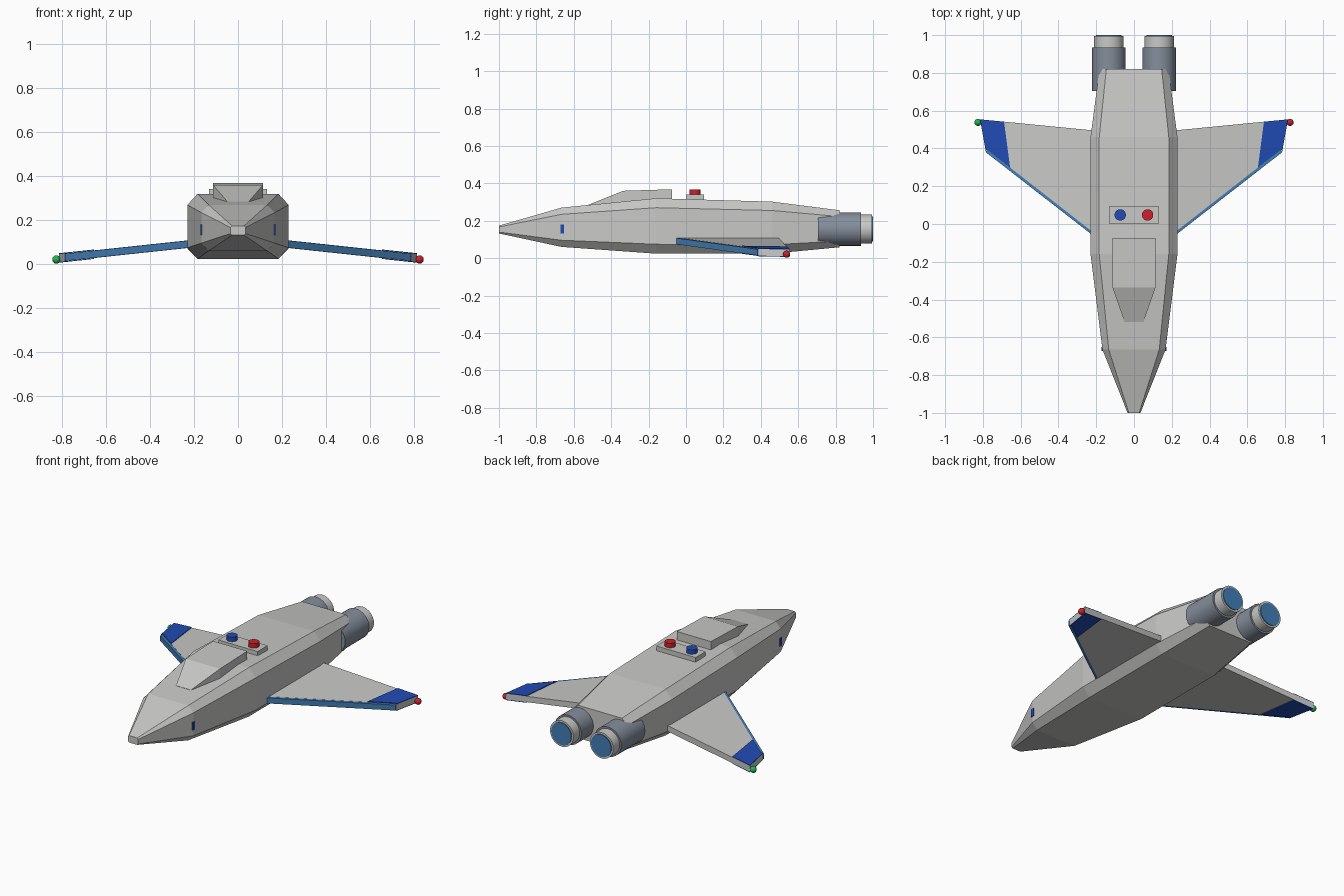
import bpy, bmesh, math
from mathutils import Matrix

if "Cube" in bpy.data.objects:
    bpy.data.objects.remove(bpy.data.objects["Cube"])


def material(name, rgb):
    m = bpy.data.materials.new(name)
    m.diffuse_color = (*rgb, 1)
    m.use_nodes = True
    m.node_tree.nodes["Principled BSDF"].inputs["Base Color"].default_value = m.diffuse_color
    return m


GREY = material("hull grey", (0.58, 0.58, 0.57))
SLATE = material("engine slate", (0.23, 0.27, 0.33))
SKY = material("light blue", (0.055, 0.21, 0.47))
BLUE = material("deep blue", (0.015, 0.07, 0.46))
RED = material("signal red", (0.60, 0.015, 0.025))
GREEN = material("signal green", (0.015, 0.45, 0.08))


def finish(name, bm, mat, smooth=False):
    bmesh.ops.recalc_face_normals(bm, faces=bm.faces)
    me = bpy.data.meshes.new(name)
    bm.to_mesh(me)
    bm.free()
    me.materials.append(mat)
    ob = bpy.data.objects.new(name, me)
    bpy.context.collection.objects.link(ob)
    if smooth:
        bpy.ops.object.select_all(action='DESELECT')
        ob.select_set(True)
        bpy.context.view_layer.objects.active = ob
        bpy.ops.object.shade_smooth_by_angle(angle=math.radians(35))
    return ob


def loft(name, rings, mat):
    """Skin a list of equal-length rings and cap both ends."""
    bm = bmesh.new()
    loops = [[bm.verts.new(p) for p in ring] for ring in rings]
    n = len(loops[0])
    for a, b in zip(loops, loops[1:]):
        for i in range(n):
            j = (i + 1) % n
            bm.faces.new((a[i], a[j], b[j], b[i]))
    bm.faces.new(loops[0])
    bm.faces.new(loops[-1])
    return finish(name, bm, mat)


def box(name, lo, hi, mat):
    rect = [(lo[0], lo[1]), (hi[0], lo[1]), (hi[0], hi[1]), (lo[0], hi[1])]
    return loft(name, [[(x, y, z) for x, y in rect] for z in (lo[2], hi[2])], mat)


def cylinder(name, centre, r, depth, mat, along_y=False, sides=32):
    bm = bmesh.new()
    m = Matrix.Translation(centre)
    if along_y:
        m = m @ Matrix.Rotation(math.pi / 2, 4, 'X')
    bmesh.ops.create_cone(bm, cap_ends=True, segments=sides, radius1=r,
                          radius2=r, depth=depth, matrix=m)
    return finish(name, bm, mat, smooth=True)


# Hull: chamfered rectangular stations (y, half width, bottom, top)
def station(y, w, z0, z1):
    cx, cz = w * 0.2, (z1 - z0) * 0.17
    return [(-w + cx, y, z0), (w - cx, y, z0), (w, y, z0 + cz), (w, y, z1 - cz),
            (w - cx, y, z1), (-w + cx, y, z1), (-w, y, z1 - cz), (-w, y, z0 + cz)]


loft("hull", [station(*s) for s in (
    (-1.0, 0.034, 0.132, 0.174), (-0.665, 0.167, 0.06, 0.27),
    (-0.16, 0.23, 0.024, 0.32), (0.46, 0.23, 0.024, 0.302),
    (0.82, 0.183, 0.058, 0.256))], GREY)

# Canopy: wedge nose, then a straight block
loft("canopy", [[(-w, y, 0.25), (w, y, 0.25), (w, y, z), (-w, y, z)]
                for y, w, z in ((-0.52, 0.05, 0.286), (-0.335, 0.114, 0.36),
                                (-0.075, 0.114, 0.368))], GREY)

# Roof plate with two beacons
box("roof_plate", (-0.131, 0.0, 0.29), (0.131, 0.095, 0.341), GREY)
cylinder("beacon_blue", (-0.073, 0.048, 0.35), 0.03, 0.036, BLUE)
cylinder("beacon_red", (0.072, 0.048, 0.35), 0.03, 0.036, RED)


def wing_top(x):
    return 0.108 - (x - 0.23) * 0.107


def slab(name, s, outline, up, down, mat):
    """Slab following the wing slope; up and down are offsets from the wing top."""
    return loft(name, [[(s * x, y, wing_top(x) + d) for x, y in outline]
                       for d in (down, up)], mat)


T = 0.035  # wing thickness
for side, s in (("right", 1), ("left", -1)):
    # Wing, leading edge strip and painted tips
    slab(side + "_wing", s, [(0.15, -0.096), (0.777, 0.393), (0.785, 0.386),
                             (0.815, 0.554), (0.15, 0.489)], 0, -T, GREY)
    slab(side + "_leading_edge", s, [(0.15, -0.113), (0.786, 0.381),
                                     (0.777, 0.393), (0.15, -0.096)],
         -0.001, -T + 0.001, SKY)
    tip = [(0.656, 0.299), (0.777, 0.393), (0.785, 0.387),
           (0.815, 0.554), (0.688, 0.5415)]
    slab(side + "_tip_paint_top", s, tip, 0.004, 0, BLUE)
    slab(side + "_tip_paint_bottom", s, tip, -T, -T - 0.004, BLUE)

    # Wing tip lamp
    bm = bmesh.new()
    bmesh.ops.create_uvsphere(bm, u_segments=20, v_segments=12, radius=0.019,
                              matrix=Matrix.Translation((s * 0.826, 0.538, 0.021)))
    finish(side + "_tip_lamp", bm, RED if s > 0 else GREEN, smooth=True)

    # Nose side marker
    x0, x1 = sorted((s * 0.15, s * 0.171))
    box(side + "_nose_marker", (x0, -0.672, 0.132), (x1, -0.652, 0.18), BLUE)

    # Engine: body, rear ring and glowing disc
    ex, ez = s * 0.133, 0.155
    cylinder(side + "_engine_body", (ex, 0.82, ez), 0.089, 0.23, SLATE, True)
    cylinder(side + "_engine_ring", (ex, 0.96, ez), 0.078, 0.07, GREY, True)
    cylinder(side + "_engine_glow", (ex, 0.99, ez), 0.067, 0.02, SKY, True)
